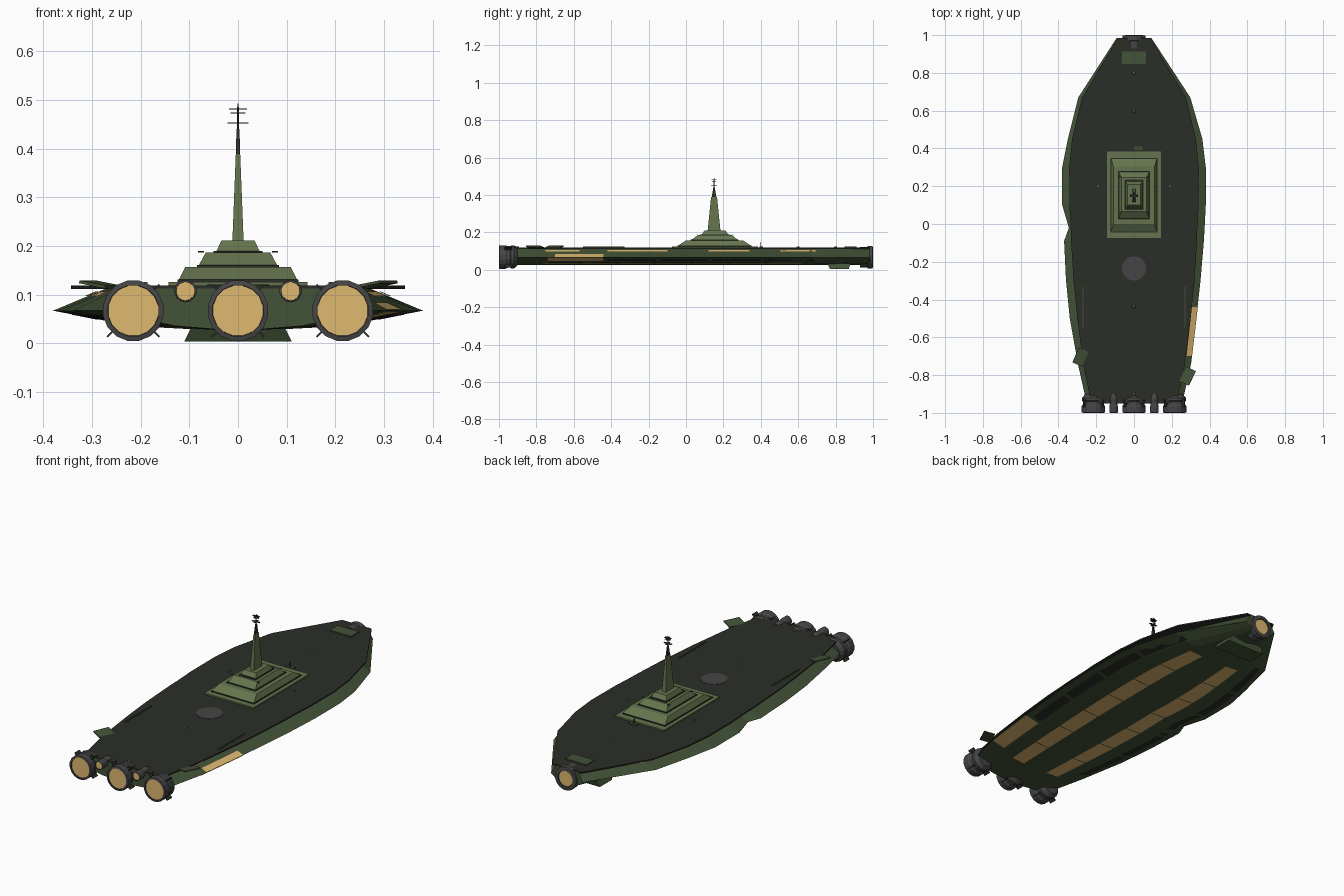
import bpy, math
from mathutils import Matrix, Vector

if "Cube" in bpy.data.objects:
    bpy.data.objects.remove(bpy.data.objects["Cube"])


def material(name, r, g, b):
    m = bpy.data.materials.new(name)
    m.diffuse_color = (r, g, b, 1)
    m.use_nodes = True
    m.node_tree.nodes["Principled BSDF"].inputs["Base Color"].default_value = m.diffuse_color
    return m


DARK = material("dark_deck", .024, .027, .021)
HULL = material("hull_green", .055, .085, .038)
OLIVE = material("olive", .13, .175, .075)
GOLD = material("gold", .74, .48, .16)
GREY = material("ring_grey", .06, .06, .062)


def mesh(name, verts, faces, mat):
    me = bpy.data.meshes.new(name)
    me.from_pydata(verts, [], faces)
    me.validate()
    ob = bpy.data.objects.new(name, me)
    bpy.context.collection.objects.link(ob)
    me.materials.append(mat)
    return ob


def loft(name, rings, mat, caps=True):
    n = len(rings[0])
    verts = [p for r in rings for p in r]
    faces = [(i * n + j, i * n + (j + 1) % n, (i + 1) * n + (j + 1) % n, (i + 1) * n + j)
             for i in range(len(rings) - 1) for j in range(n)]
    if caps:
        faces += [tuple(range(n))[::-1], tuple(range((len(rings) - 1) * n, len(rings) * n))]
    return mesh(name, verts, faces, mat)


def rect(x, y0, y1, z, cx=0):
    return [(cx - x, y0, z), (cx + x, y0, z), (cx + x, y1, z), (cx - x, y1, z)]


def box(name, c, s, mat, rot=None):
    ob = loft(name, [rect(s[0] / 2, -s[1] / 2, s[1] / 2, z) for z in (-s[2] / 2, s[2] / 2)], mat)
    ob.matrix_world = Matrix.Translation(c) @ (rot or Matrix())
    return ob


def lathe(name, profile, c, n, mat, axis='Y', caps=True):
    rings = []
    for r, h in profile:
        ring = []
        for k in range(n):
            a = math.tau * (k + .5) / n
            u, v = r * math.cos(a), r * math.sin(a)
            ring.append((c[0] + u, c[1] + h, c[2] + v) if axis == 'Y' else (c[0] + u, c[1] + v, c[2] + h))
        rings.append(ring)
    return loft(name, rings, mat, caps)


# Plan outline: y, left half-width, right half-width, deck half-width
STATIONS = [(-.95, .25, .255, .225), (-.75, .295, .3, .268), (-.5, .34, .33, .30),
            (-.3, .36, .352, .32), (-.09, .37, .37, .333), (-.02, .345, .374, .335),
            (.1, .38, .38, .342), (.3, .38, .38, .343), (.45, .35, .362, .328),
            (.67, .295, .298, .275), (.985, .092, .092, .085)]
# Half section of the hull: fraction of width, height
SECTION = [(.71, .113), (1, .067), (.71, .046), (.52, .036)]


def half(y, side):
    col = 2 if side > 0 else 1
    for a, b in zip(STATIONS, STATIONS[1:]):
        if y <= b[0]:
            t = (y - a[0]) / (b[0] - a[0])
            return a[col] + t * (b[col] - a[col])
    return STATIONS[-1][col]


# Hull
rings = []
for y, l, r, d in STATIONS:
    rings.append([(f * r, y, z) for f, z in SECTION] + [(0, y, .025)] +
                 [(-f * l, y, z) for f, z in reversed(SECTION)])
loft("hull", rings, HULL)

# Flat deck plate overhanging the hull
outline = [(-s[3], s[0]) for s in STATIONS] + [(s[3], s[0]) for s in reversed(STATIONS)]
loft("deck", [[(x, y, z) for x, y in outline] for z in (.112, .119)], DARK)


def strip(name, side, a, b, ys, mat):
    """Panel lying on the hull between two (fraction, height) lines."""
    verts = [(side * f * half(y, side), y, z) for y in ys for f, z in (a, b)]
    faces = [(2 * i, 2 * i + 1, 2 * i + 3, 2 * i + 2) for i in range(len(ys) - 1)]
    return mesh(name, verts, faces, mat)


# Gold panels on the belly and below the deck edge
for side in (-1, 1):
    for k in range(7):
        y0 = -.77 + k * .2
        strip("belly_panel", side, (.25, .029), (.5, .034), [y0, y0 + .097, y0 + .194], GOLD)
    for y0, y1 in ((-.75, -.57), (-.42, -.1), (.12, .34), (.5, .7)):
        strip("side_light", side, (.77, .1065), (.83, .0968), [y0, (y0 + y1) / 2, y1], GOLD)
    # Armour belt below the chine
    for k in range(5):
        y0 = -.7 + k * .28
        strip("armour_belt", side, (.76, .0485), (.9, .059), [y0, y0 + .13, y0 + .26], DARK)
    # Thin deck rails
    box("deck_rail", (side * .27, -.44, .121), (.005, .22, .006), HULL)
    box("deck_stud", (side * .19, .2, .122), (.008, .008, .008), OLIVE)

# Exposed panel on the right quarter
strip("exposed_panel", 1, (.91, .0835), (1.004, .069), [-.7, -.57, -.44], GOLD)
strip("exposed_panel_low", 1, (.76, .048), (1.004, .065), [-.74, -.6, -.44], GOLD)

# Engines: ring, collar and glowing disc
for x, z, r, n in ((-.215, .067, .063, 16), (0, .067, .063, 16), (.215, .067, .063, 16),
                   (-.108, .107, .023, 14), (.108, .107, .023, 14)):
    c = (x, 0, z)
    lathe("engine_ring", [(r * .82, -.985), (r * .84, -1), (r, -.998), (r, -.965), (r * .9, -.955),
                          (r * .9, -.94), (r * .97, -.935), (r * .97, -.92), (r * .7, -.9)], c, n, GREY)
    lathe("engine_glow", [(r * .83, -.996), (r * .83, -.984)], c, n, GOLD)
    if r > .05:
        for k in range(4):
            a = math.pi / 4 + k * math.pi / 2
            box("engine_fin", (x + .066 * math.cos(a), -.95, z + .066 * math.sin(a)),
                (.02, .04, .004), DARK, Matrix.Rotation(-a, 4, 'Y'))

# Bow ring with glow
lathe("bow_ring", [(.055, .93), (.055, .968), (.061, .972), (.061, .998), (.042, 1), (.04, .99)],
      (0, 0, .067), 16, GREY)
lathe("bow_glow", [(.04, .988), (.04, .996)], (0, 0, .067), 16, GOLD)

# Keel block under the bow
loft("keel_block", [rect(.11, .77, .87, .004), rect(.095, .755, .88, .034)], HULL)

# Stern fins, tilted up and outward
for side, y in ((-1, -.705), (1, -.805)):
    rot = Matrix.Rotation(-.4 if side < 0 else -.45, 4, 'Z') @ Matrix.Rotation(-side * .18, 4, 'Y')
    box("stern_fin", (side * .283, y, .121), (.058, .085, .006), HULL, rot)

# Stepped superstructure: half-width, y range, z for bottom and top of each tier
TIERS = [("tier_base", .143, -.075, .385, .119, .143, -.075, .385, .126, OLIVE),
         ("tier_shadow_low", .124, -.045, .35, .126, .124, -.045, .35, .131, DARK),
         ("tier_low", .121, -.04, .345, .131, .108, 0, .305, .157, OLIVE),
         ("tier_shadow_mid", .084, .025, .28, .157, .084, .025, .28, .161, DARK),
         ("tier_mid", .08, .03, .275, .161, .066, .065, .245, .187, OLIVE),
         ("tier_shadow_top", .05, .075, .235, .187, .05, .075, .235, .19, DARK),
         ("tier_top", .044, .085, .225, .19, .034, .1, .21, .211, OLIVE),
         ("tower", .0115, .116, .184, .211, .0045, .134, .166, .39, OLIVE),
         ("tower_cap", .0045, .138, .162, .39, .003, .146, .154, .44, DARK)]
for name, x0, a0, b0, z0, x1, a1, b1, z1, mat in TIERS:
    loft(name, [rect(x0, a0, b0, z0), rect(x1, a1, b1, z1)], mat)
for side in (-1, 1):
    for y in (.06, .25):
        box("tier_sensor", (side * .076, y, .188), (.012, .004, .003), DARK)

# Mast with cross plates
lathe("mast", [(.003, .43), (.0015, .492)], (0, .15, 0), 8, DARK, 'Z')
for z, w in ((.452, .044), (.473, .03), (.481, .036)):
    box("mast_cross", (0, .15, z), (w, .012, .002), DARK)
    box("mast_cross_side", (0, .15, z), (.01, w * .7, .002), DARK)

# Deck fittings
box("bow_hatch", (0, .88, .121), (.125, .065, .008), HULL)
lathe("landing_disc", [(.064, .119), (.064, .1205)], (0, -.235, 0), 24, GREY, 'Z')
for y in (-.9, -.435, .6, .8):
    lathe("deck_light", [(.01, .118), (.007, .124)], (0, y, 0), 8, OLIVE, 'Z')
box("deck_antenna", (.02, .4, .133), (.004, .004, .032), DARK)
box("deck_antenna_base", (.022, .402, .122), (.045, .018, .007), HULL)
